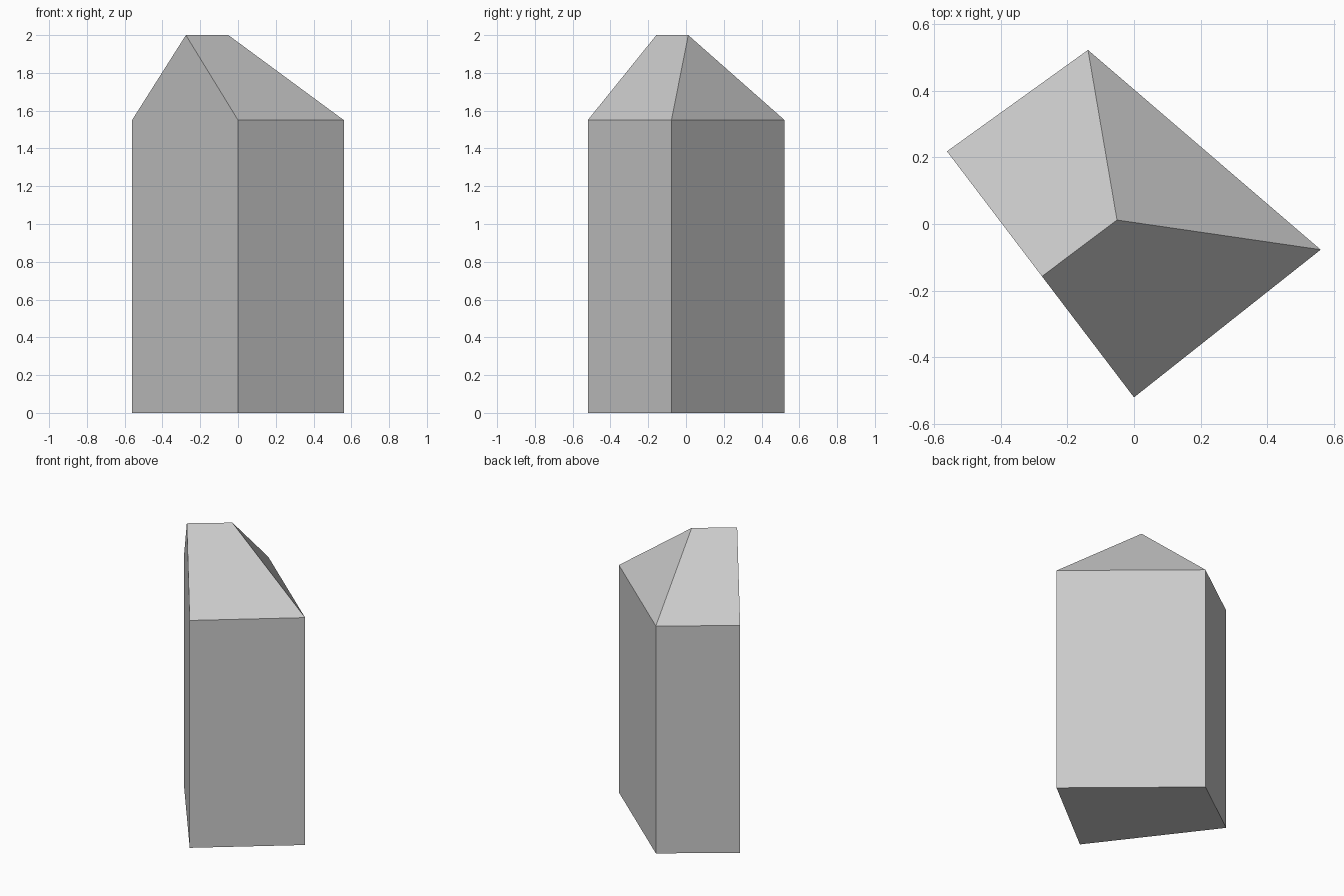
import bpy
import bmesh

if "Cube" in bpy.data.objects:
    bpy.data.objects.remove(bpy.data.objects["Cube"])

EAVES, TOP = 1.55, 2.0
# Irregular four-sided footprint, counter-clockwise: gable wall is the first edge
footprint = [(-0.561, 0.218), (0.0, -0.52), (0.56, -0.077), (-0.138, 0.522)]
gable_point, hip_point = (-0.276, -0.157), (-0.051, 0.012)

bm = bmesh.new()


def ring(points, z):
    return [bm.verts.new((x, y, z)) for x, y in points]


base = ring(footprint, 0)
eave = ring(footprint, EAVES)
gable, hip = ring([gable_point, hip_point], TOP)

# Floor and walls; the gable wall runs up to the ridge
bm.faces.new(base[::-1])
for i in range(4):
    j = (i + 1) % 4
    peak = [gable] if i == 0 else []
    bm.faces.new([base[i], base[j], eave[j]] + peak + [eave[i]])

# Roof: two slopes and a hipped end
bm.faces.new([eave[1], eave[2], hip, gable])
bm.faces.new([eave[2], eave[3], hip])
bm.faces.new([eave[3], eave[0], gable, hip])
bmesh.ops.recalc_face_normals(bm, faces=bm.faces[:])

mesh = bpy.data.meshes.new("house_block")
bm.to_mesh(mesh)
bm.free()
bpy.context.collection.objects.link(bpy.data.objects.new("house_block", mesh))
